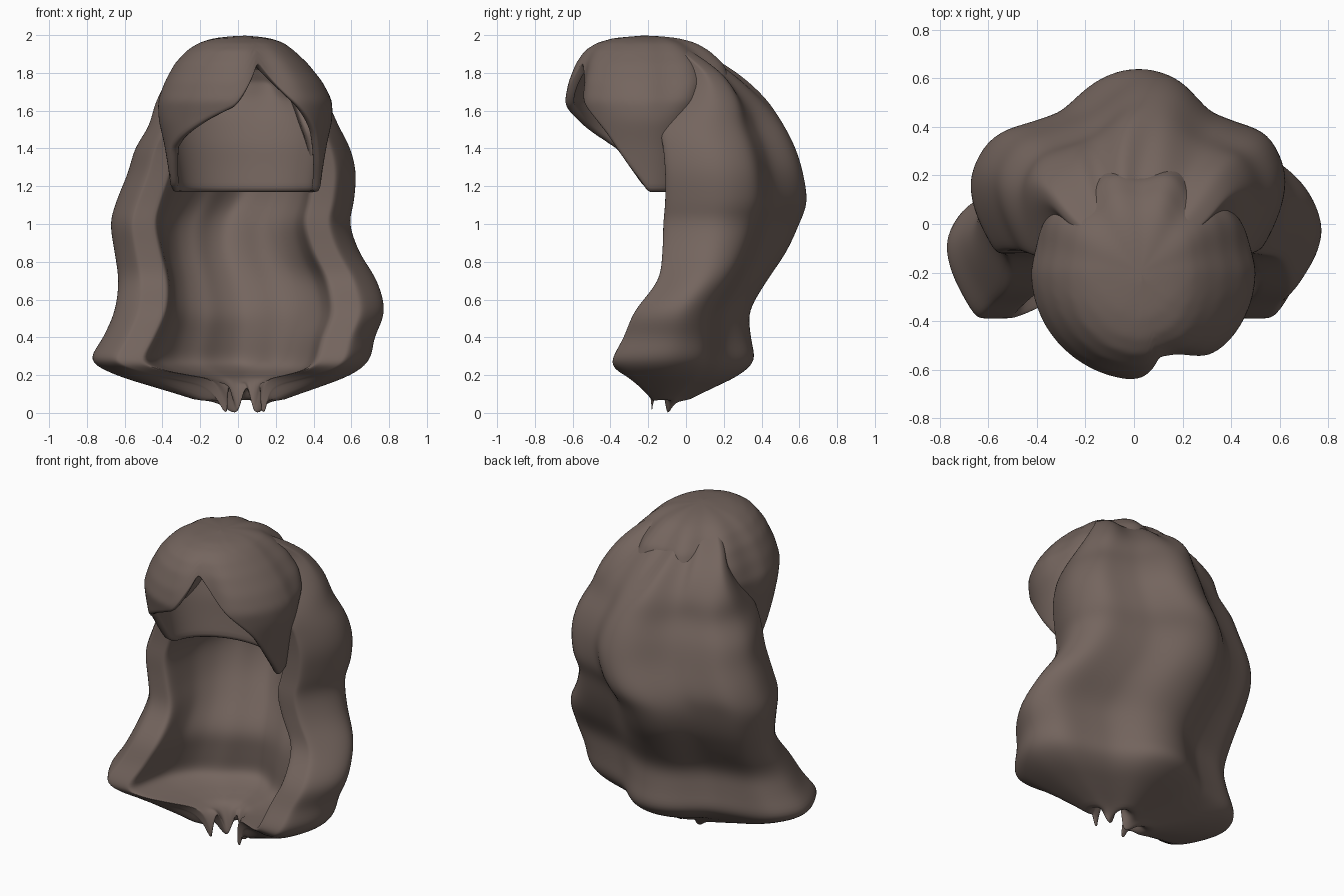
import bpy, bmesh, math

if "Cube" in bpy.data.objects:
    bpy.data.objects.remove(bpy.data.objects["Cube"])

def spline(pts, n):
    """Catmull-Rom resampling, n steps per span."""
    out = []
    for i in range(len(pts) - 1):
        a, b, c, d = pts[max(i-1, 0)], pts[i], pts[i+1], pts[min(i+2, len(pts)-1)]
        for k in range(n):
            t = k / n
            out.append([0.5*(2*q + (r-p)*t + (2*p-5*q+4*r-s)*t*t + (3*q-p-3*r+s)*t**3)
                        for p, q, r, s in zip(a, b, c, d)])
    return out + [list(pts[-1])]

def lookup(table, x):
    """Linear table lookup on an ascending first column."""
    for a, b in zip(table, table[1:]):
        if x <= b[0]:
            t = max(0, (x - a[0]) / (b[0] - a[0]))
            return [p + (q - p) * t for p, q in zip(a[1:], b[1:])]
    return list(table[-1][1:])

def skin(name, rings, ends):
    """Smooth quad skin over closed rings; ends are extra closing faces."""
    n = len(rings[0])
    verts = [p for r in rings for p in r]
    faces = [(i*n+j, i*n+(j+1) % n, (i+1)*n+(j+1) % n, (i+1)*n+j)
             for i in range(len(rings)-1) for j in range(n)]
    me = bpy.data.meshes.new(name)
    me.from_pydata(verts, [], faces + ends)
    bm = bmesh.new()
    bm.from_mesh(me)
    bmesh.ops.recalc_face_normals(bm, faces=bm.faces)
    top = max(bm.faces, key=lambda f: f.calc_center_median().z)
    if top.normal.z < 0:
        bmesh.ops.reverse_faces(bm, faces=bm.faces)
    for f in bm.faces:
        f.smooth = True
    bm.to_mesh(me)
    bm.free()
    me.materials.append(brown)
    ob = bpy.data.objects.new(name, me)
    bpy.context.collection.objects.link(ob)
    return ob

brown = bpy.data.materials.new("brown")
brown.diffuse_color = (0.175, 0.13, 0.112, 1)
brown.use_nodes = True
brown.node_tree.nodes["Principled BSDF"].inputs["Base Color"].default_value = brown.diffuse_color

# Long back curtain: z, left x, right x, front y, back y, inner lift
levels = [
    (0.00, -0.10, 0.17, -0.18, -0.06, 0.00), (0.06, -0.20, 0.22, -0.20, 0.00, 0.10),
    (0.13, -0.42, 0.41, -0.28, 0.14, 0.07), (0.20, -0.64, 0.59, -0.36, 0.28, 0.03),
    (0.28, -0.77, 0.69, -0.39, 0.36, 0.0), (0.40, -0.71, 0.72, -0.33, 0.345, 0),
    (0.54, -0.65, 0.77, -0.27, 0.34, 0), (0.70, -0.63, 0.73, -0.15, 0.43, 0),
    (0.85, -0.65, 0.64, -0.125, 0.53, 0), (1.00, -0.67, 0.59, -0.12, 0.60, 0),
    (1.12, -0.64, 0.61, -0.11, 0.64, 0), (1.27, -0.58, 0.62, -0.11, 0.62, 0),
    (1.40, -0.54, 0.59, -0.12, 0.58, 0), (1.52, -0.47, 0.53, -0.13, 0.52, 0),
    (1.65, -0.43, 0.47, -0.03, 0.43, 0), (1.78, -0.36, 0.39, 0.02, 0.285, 0),
    (1.88, -0.27, 0.30, -0.04, 0.13, 0), (1.96, -0.15, 0.18, -0.12, -0.03, 0)]
outer_half = [(-.80, 0), (-.86, .03), (-.98, .25), (-1, .45), (-.87, .64),
              (-.62, .72), (-.42, .79), (-.2, .95), (0, 1)]
inner_half = [(-.65, 0), (-.61, .04), (-.58, .22), (-.54, .38), (-.45, .53),
              (-.35, .62), (-.24, .68), (-.12, .76), (0, .80)]
outer = spline(outer_half + [(-u, v) for u, v in outer_half[-2::-1]], 3)
inner = spline(inner_half + [(-u, v) for u, v in inner_half[-2::-1]], 3)

rings = []
for z, xl, xr, yf, yb, lift in spline(levels, 3):
    ring = []
    for prof, inside in ((outer, 1), (inner[::-1], 0)):
        for i, (u, v) in enumerate(prof):
            k = i / (len(prof) - 1)
            u2 = u + 0.12 * math.sin(z * 5 + 1) * v * (1 - u*u)
            x = (xl + xr) / 2 + u2 * (xr - xl) / 2
            # fine strands where the curtain meets the crown
            strand = max(0, min(1, (z - 1.55) * 5)) * 0.018 * math.sin(k * 44)
            y = yf + v * (yb - yf) + strand * v
            # hem is drawn into separate points
            hem = max(0, 1 - z / 0.06) * 0.13 * (0.5 - 0.5 * math.cos(k * 6 * math.pi))
            rim = max(0, 1 - v / 0.08) * 0.7 if inside else 1
            ring.append((x, y, max(z, 0) + hem + lift * rim))
    rings.append(ring)
n = len(rings[0])
ends = [(b+j, b+j+1, b+n-2-j, b+n-1-j)
        for b in (0, (len(rings)-1)*n) for j in range(n//2 - 1)]
curtain = skin("back_curtain", rings, ends)

# Crown with fringe: z, left half, right half, front, back (about the crown axis)
CX, CY = 0.03, -0.20
crown = [(1.15, .38, .40, .36, .28), (1.30, .40, .42, .40, .30), (1.42, .42, .44, .41, .31),
         (1.55, .45, .47, .42, .35), (1.65, .455, .47, .445, .41), (1.75, .42, .42, .425, .44),
         (1.85, .365, .34, .385, .40), (1.92, .30, .265, .335, .32), (1.96, .235, .21, .27, .25),
         (1.985, .16, .14, .18, .16), (2.0, 0, 0, 0, 0)]
# Lower edge height by angle from the front
edge = [(-180, 1.165), (-97, 1.165), (-85, 1.20), (-66, 1.39), (-54, 1.44), (-30, 1.53),
        (-5, 1.62), (14, 1.86), (35, 1.65), (58, 1.47), (75, 1.30), (90, 1.165), (180, 1.165)]
N, M = 90, 26
rings = []
for i in range(1, M + 1):
    ring = []
    for j in range(N):
        a = -180 + 360 * (j + 0.5) / N
        z = 2 - (2 - lookup(edge, a)[0]) * (i / M) ** 1.6
        l, r, f, b = lookup(crown, z)
        s, c = math.sin(math.radians(a)), math.cos(math.radians(a))
        # step between the two fringe locks, ridged strands behind
        k = 1 - 0.13 * math.exp(-((a - 22) / 13) ** 2) * min(1, (2 - z) * 4)
        if z > 1.55:
            k += 0.05 * max(0, -c) ** 0.5 * math.cos(math.radians(a * 9)) * min(1, (z - 1.55) * 6)
        ring.append((CX + s * (r if s > 0 else l) * k, CY - c * (f if c > 0 else b) * k, z))
    rings.append(ring)
cap = skin("crown_and_fringe", rings, [tuple(range(N))])
shell = cap.modifiers.new("thickness", 'SOLIDIFY')
shell.thickness, shell.offset = 0.045, -1

for ob in (curtain, cap):
    ob.modifiers.new("smooth", 'SUBSURF').levels = 1
